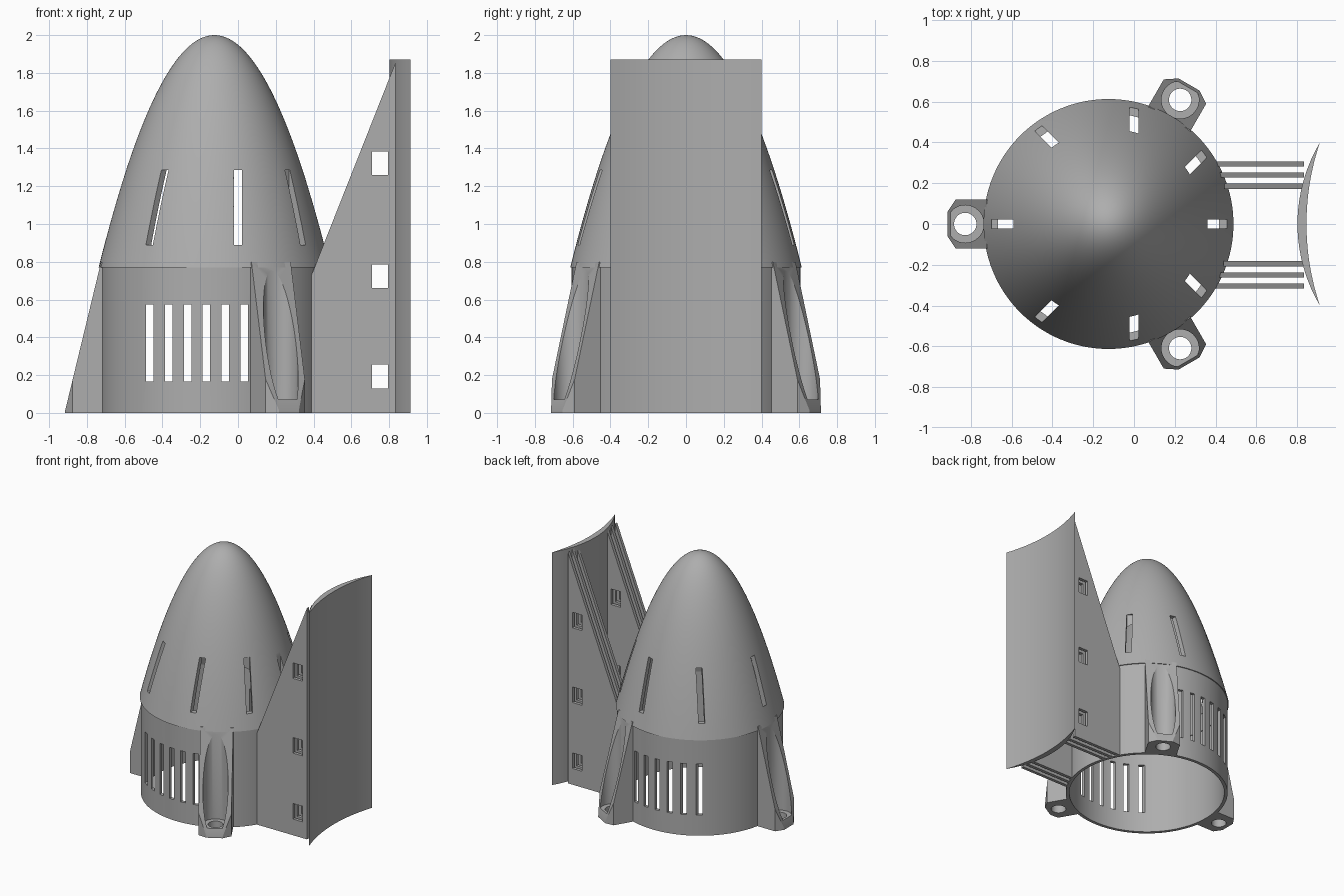
import bpy, bmesh, math
from mathutils import Matrix, Vector

if "Cube" in bpy.data.objects:
    bpy.data.objects.remove(bpy.data.objects["Cube"], do_unlink=True)

AXIS_X = -0.125          # centre line of the round body
BODY_R, DOME_R = 0.605, 0.613
DOME_Z, TOP_Z = 0.77, 2.0

grey = bpy.data.materials.new("plain grey")
grey.use_nodes = True
colour = (0.42, 0.42, 0.42, 1)
grey.diffuse_color = colour
grey.node_tree.nodes["Principled BSDF"].inputs["Base Color"].default_value = colour


def make(name, bm):
    bmesh.ops.recalc_face_normals(bm, faces=bm.faces)
    mesh = bpy.data.meshes.new(name)
    bm.to_mesh(mesh)
    bm.free()
    mesh.materials.append(grey)
    ob = bpy.data.objects.new(name, mesh)
    bpy.context.collection.objects.link(ob)
    return ob


def select(ob):
    bpy.ops.object.select_all(action='DESELECT')
    ob.select_set(True)
    bpy.context.view_layer.objects.active = ob


def smooth(ob):
    select(ob)
    bpy.ops.object.shade_smooth_by_angle(angle=math.radians(25))


def cut(ob, bm):
    """Subtract the shapes in bm from ob."""
    cutter = make("cutter", bm)
    cutter.hide_render = True
    mod = ob.modifiers.new("cut", 'BOOLEAN')
    mod.operation, mod.solver, mod.object = 'DIFFERENCE', 'EXACT', cutter
    select(ob)
    bpy.ops.object.modifier_apply(modifier=mod.name)
    bpy.data.objects.remove(cutter, do_unlink=True)


def box(bm, x, y, z, turn=0.0):
    """Box from ranges, optionally turned about the z axis."""
    mid = Vector([(a + b) / 2 for a, b in (x, y, z)])
    size = [b - a for a, b in (x, y, z)]
    m = Matrix.Rotation(turn, 4, 'Z') @ Matrix.Translation(mid) @ Matrix.Diagonal((*size, 1))
    bmesh.ops.create_cube(bm, size=1, matrix=m)


def prism(bm, points, direction):
    """Extrude a closed outline of 3D points."""
    face = bm.faces.new([bm.verts.new(p) for p in points])
    new = bmesh.ops.extrude_face_region(bm, geom=[face])["geom"]
    verts = [g for g in new if isinstance(g, bmesh.types.BMVert)]
    bmesh.ops.translate(bm, verts=verts, vec=direction)


def lathe(name, profile):
    bm = bmesh.new()
    verts = [bm.verts.new((r, 0, z)) for r, z in profile]
    edges = [bm.edges.new(p) for p in zip(verts, verts[1:] + verts[:1])
             if p[0].co.x + p[1].co.x > 0]
    bmesh.ops.spin(bm, geom=verts + edges, cent=(0, 0, 0), axis=(0, 0, 1),
                   angle=math.tau, steps=128)
    bmesh.ops.remove_doubles(bm, verts=bm.verts, dist=0.0001)
    ob = make(name, bm)
    ob.location.x = AXIS_X
    return ob


# Parabolic hollow dome with eight upright slots
def dome_curve(radius, top, n=32):
    return [(radius * (1 - i / n), DOME_Z + (top - DOME_Z) * (1 - (1 - i / n) ** 2))
            for i in range(n + 1)]

dome = lathe("dome", dome_curve(DOME_R, TOP_Z) + dome_curve(DOME_R - 0.04, TOP_Z - 0.06)[::-1])
bm = bmesh.new()
for i in range(8):
    box(bm, (0.36, 0.7), (-0.0225, 0.0225), (0.89, 1.285), i * math.tau / 8)
cut(dome, bm)
smooth(dome)

# Open cylindrical base with vents front and back
inner = BODY_R - 0.025
base = lathe("base_cylinder", [(BODY_R, 0), (BODY_R, DOME_Z), (inner, DOME_Z), (inner, 0)])
bm = bmesh.new()
for i in range(6):
    x = -0.592 + 0.1 * i - AXIS_X
    box(bm, (x - 0.02, x + 0.02), (-1, 1), (0.165, 0.575))
cut(base, bm)
smooth(base)

# Three tapered bolt lugs with a counterbored hole
def lug(name, angle):
    bm = bmesh.new()
    half = [(0.588, 0.12), (0.75, 0.12), (0.79, 0.06)]
    outline = half + [(x, -y) for x, y in reversed(half)]
    prism(bm, [(x, y, 0) for x, y in outline], (0, 0, 0.8))
    geom = bm.verts[:] + bm.edges[:] + bm.faces[:]
    bmesh.ops.bisect_plane(bm, geom=geom, plane_co=(0.793, 0, 0),
                           plane_no=(DOME_Z, 0, 0.186), clear_outer=True)
    bmesh.ops.holes_fill(bm, edges=bm.edges, sides=0)
    ob = make(name, bm)
    for radius, low, high in ((0.092, 0.07, 1), (0.055, -0.2, 0.2)):
        bm = bmesh.new()
        bmesh.ops.create_cone(bm, cap_ends=True, segments=40, radius1=radius, radius2=radius,
                              depth=high - low,
                              matrix=Matrix.Translation((0.703, 0, (low + high) / 2)))
        cut(ob, bm)
    ob.location.x = AXIS_X
    ob.rotation_euler.z = math.radians(angle)
    smooth(ob)

for name, angle in (("front_lug", -60), ("back_lug", 60), ("right_lug", 180)):
    lug(name, angle)

# Curved mounting panel, lens shaped in plan
PANEL_TOP, HALF_W, TIP_X = 1.87, 0.4, 0.912

def arc(sagitta, n=20):
    r = (HALF_W ** 2 + sagitta ** 2) / (2 * sagitta)
    ys = [HALF_W * (2 * i / n - 1) for i in range(n + 1)]
    return [(TIP_X - sagitta + r - math.sqrt(r * r - y * y), y, 0) for y in ys]

bm = bmesh.new()
prism(bm, arc(0.066) + arc(0.11)[-2:0:-1], (0, 0, PANEL_TOP))
smooth(make("mounting_panel", bm))

# Six bracket plates joining the body to the panel, with square windows
SLOPE = (PANEL_TOP - DOME_Z) / 0.435
THICK = 0.025
for side, offset in (("back", 0.0), ("front", -0.01)):
    for i in range(3):
        y = 0.185 + 0.055 * i - offset
        y = y if side == "back" else -y
        x0 = AXIS_X + math.sqrt(BODY_R ** 2 - y * y) - 0.008
        x1 = 0.835
        top = lambda x: DOME_Z + SLOPE * (x - 0.405)
        bm = bmesh.new()
        prism(bm, [(x0, y - THICK / 2, 0), (x1, y - THICK / 2, 0),
                   (x1, y - THICK / 2, top(x1)), (x0, y - THICK / 2, top(x0))], (0, THICK, 0))
        plate = make(f"{side}_bracket_plate_{i + 1}", bm)
        bm = bmesh.new()
        for z in (0.13, 0.66, 1.26):
            box(bm, (0.71, 0.795), (-0.5, 0.5), (z, z + 0.125))
        cut(plate, bm)
